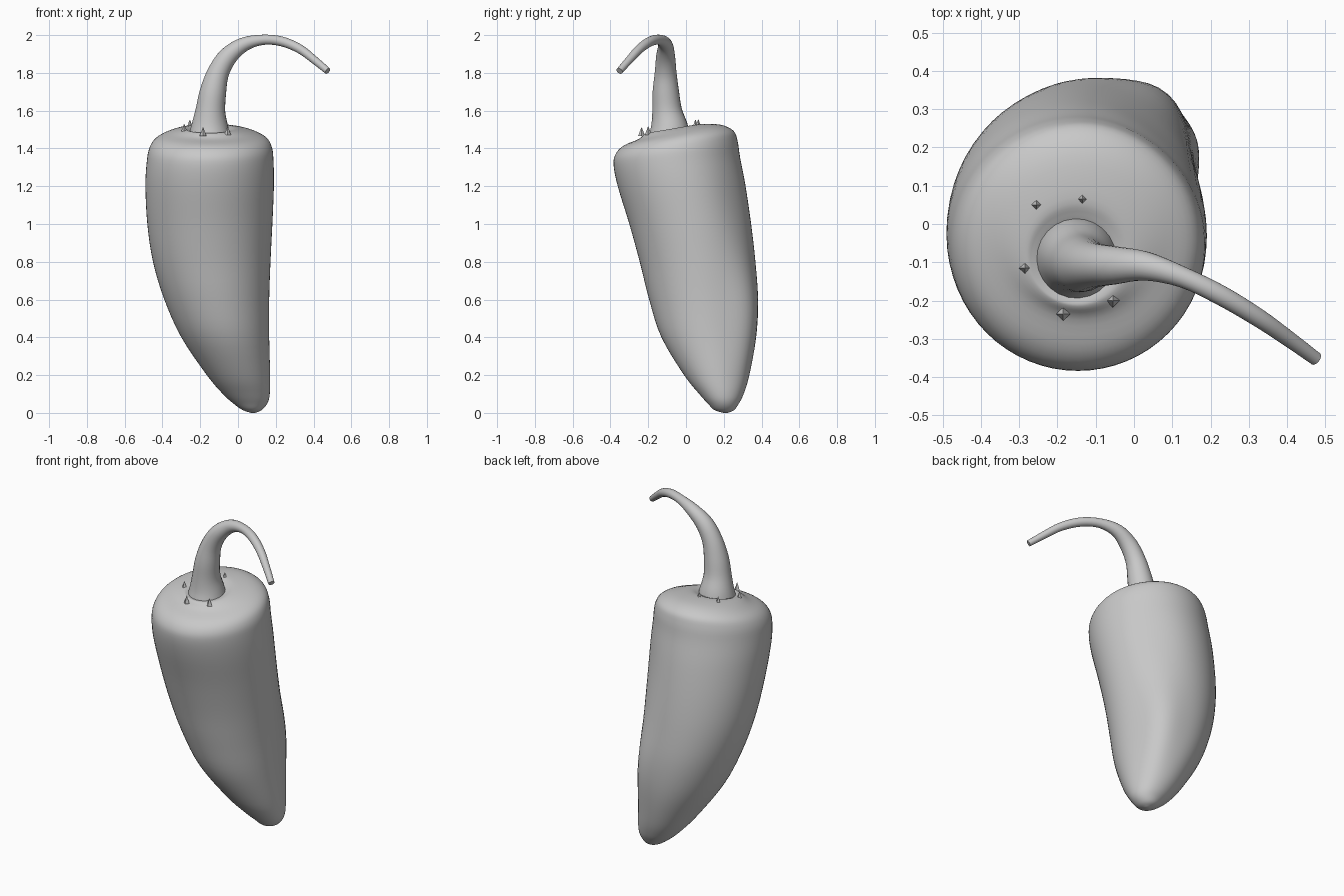
import bpy, bmesh, math
from mathutils import Vector

cube = bpy.data.objects.get("Cube")
if cube:
    bpy.data.objects.remove(cube)

grey = bpy.data.materials.new("plain grey")
grey.use_nodes = True
grey.diffuse_color = (0.58, 0.58, 0.58, 1)
grey.node_tree.nodes["Principled BSDF"].inputs["Base Color"].default_value = (0.58, 0.58, 0.58, 1)


def smooth_rows(rows, steps):
    """Catmull-Rom interpolation through rows of any length."""
    pts = [Vector(r) for r in rows]
    out = []
    for i in range(len(pts) - 1):
        a, b, c, d = pts[max(i - 1, 0)], pts[i], pts[i + 1], pts[min(i + 2, len(pts) - 1)]
        for k in range(steps):
            t = k / steps
            out.append(0.5 * (2 * b + (c - a) * t + (2 * a - 5 * b + 4 * c - d) * t ** 2
                              + (3 * b - a - 3 * c + d) * t ** 3))
    return out + [pts[-1]]


def loft(name, rings):
    """Skin a list of closed point rings and cap both ends."""
    bm = bmesh.new()
    loops = [[bm.verts.new(p) for p in ring] for ring in rings]
    n = len(loops[0])
    for lo, hi in zip(loops, loops[1:]):
        for j in range(n):
            bm.faces.new((lo[j], lo[(j + 1) % n], hi[(j + 1) % n], hi[j]))
    bm.faces.new(loops[0][::-1])
    bm.faces.new(loops[-1])
    bmesh.ops.recalc_face_normals(bm, faces=bm.faces)
    mesh = bpy.data.meshes.new(name)
    bm.to_mesh(mesh)
    bm.free()
    mesh.materials.append(grey)
    ob = bpy.data.objects.new(name, mesh)
    bpy.context.collection.objects.link(ob)
    bpy.ops.object.select_all(action="DESELECT")
    bpy.context.view_layer.objects.active = ob
    ob.select_set(True)
    bpy.ops.object.shade_smooth_by_angle(angle=math.radians(45))
    return ob


def angles(n):
    return [math.tau * j / n for j in range(n)]


# Pepper body: height, front-to-back tilt, left and right x, front and back y
body_rows = [
    (0.0, 0, 0.07, 0.09, 0.20, 0.22),
    (0.015, 0, 0.025, 0.125, 0.15, 0.255),
    (0.05, 0, -0.025, 0.155, 0.115, 0.28),
    (0.1, 0, -0.08, 0.168, 0.07, 0.305),
    (0.2, 0, -0.165, 0.17, -0.01, 0.335),
    (0.4, 0, -0.30, 0.165, -0.13, 0.37),
    (0.6, 0, -0.39, 0.165, -0.195, 0.38),
    (0.8, 0, -0.45, 0.172, -0.245, 0.367),
    (1.0, 0, -0.48, 0.182, -0.30, 0.345),
    (1.2, 0.005, -0.49, 0.19, -0.36, 0.315),
    (1.33, 0.02, -0.483, 0.188, -0.383, 0.287),
    (1.405, 0.035, -0.468, 0.18, -0.373, 0.273),
    (1.455, 0.04, -0.432, 0.15, -0.33, 0.25),
    (1.488, 0.038, -0.36, 0.08, -0.25, 0.18),
    (1.503, 0.026, -0.29, 0.0, -0.22, 0.07),
    (1.498, 0.016, -0.265, -0.035, -0.205, 0.025),
    (1.488, 0.012, -0.24, -0.06, -0.18, 0.0),
]


def body_ring(row):
    z, tilt, x0, x1, y0, y1 = row
    swell = 0.11 * math.exp(-((z - 0.5) / 0.28) ** 2)
    groove = 0.025 * math.exp(-((z - 1.15) / 0.22) ** 2)
    ring = []
    for a in angles(64):
        # Soft lobe low on the back, shallow groove above it
        near = math.exp(-((a - 0.9) / 0.38) ** 2)
        r = 1 + (swell - groove) * near
        ring.append(((x0 + x1) / 2 + (x1 - x0) / 2 * r * math.cos(a),
                     (y0 + y1) / 2 + (y1 - y0) / 2 * r * math.sin(a),
                     z + tilt * math.sin(a)))
    return ring


loft("pepper_body", [body_ring(r) for r in smooth_rows(body_rows, 4)])

# Curved stem: x, y, z, radius
stem_rows = [
    (-0.15, -0.088, 1.44, 0.115),
    (-0.15, -0.088, 1.51, 0.1),
    (-0.146, -0.1, 1.6, 0.079),
    (-0.132, -0.107, 1.7, 0.07),
    (-0.105, -0.108, 1.8, 0.058),
    (-0.052, -0.108, 1.888, 0.05),
    (0.03, -0.11, 1.95, 0.038),
    (0.13, -0.14, 1.975, 0.027),
    (0.23, -0.188, 1.967, 0.026),
    (0.325, -0.245, 1.928, 0.024),
    (0.4, -0.297, 1.872, 0.021),
    (0.475, -0.352, 1.81, 0.018),
]
path = smooth_rows(stem_rows, 4)
side = Vector((0.45, 0.9, 0))
stem_rings = []
for i, p in enumerate(path):
    t = (path[min(i + 1, len(path) - 1)] - path[max(i - 1, 0)]).to_3d().normalized()
    u = (side - t * side.dot(t)).normalized()
    v = t.cross(u)
    stem_rings.append([p.to_3d() + p[3] * (u * math.cos(a) + v * math.sin(a)) for a in angles(24)])
loft("stem", stem_rings)

# Tiny calyx points around the stem
for i, (x, y) in enumerate([(-0.255, 0.05), (-0.135, 0.065), (-0.285, -0.115),
                            (-0.185, -0.235), (-0.055, -0.2)]):
    z = 1.505 + 0.14 * (y + 0.07)
    rings = [[(x + r * math.cos(a), y + r * math.sin(a), z + h) for a in angles(4)]
             for r, h in ((0.018, -0.015), (0.001, 0.03))]
    loft(f"calyx_point_{i + 1}", rings)
